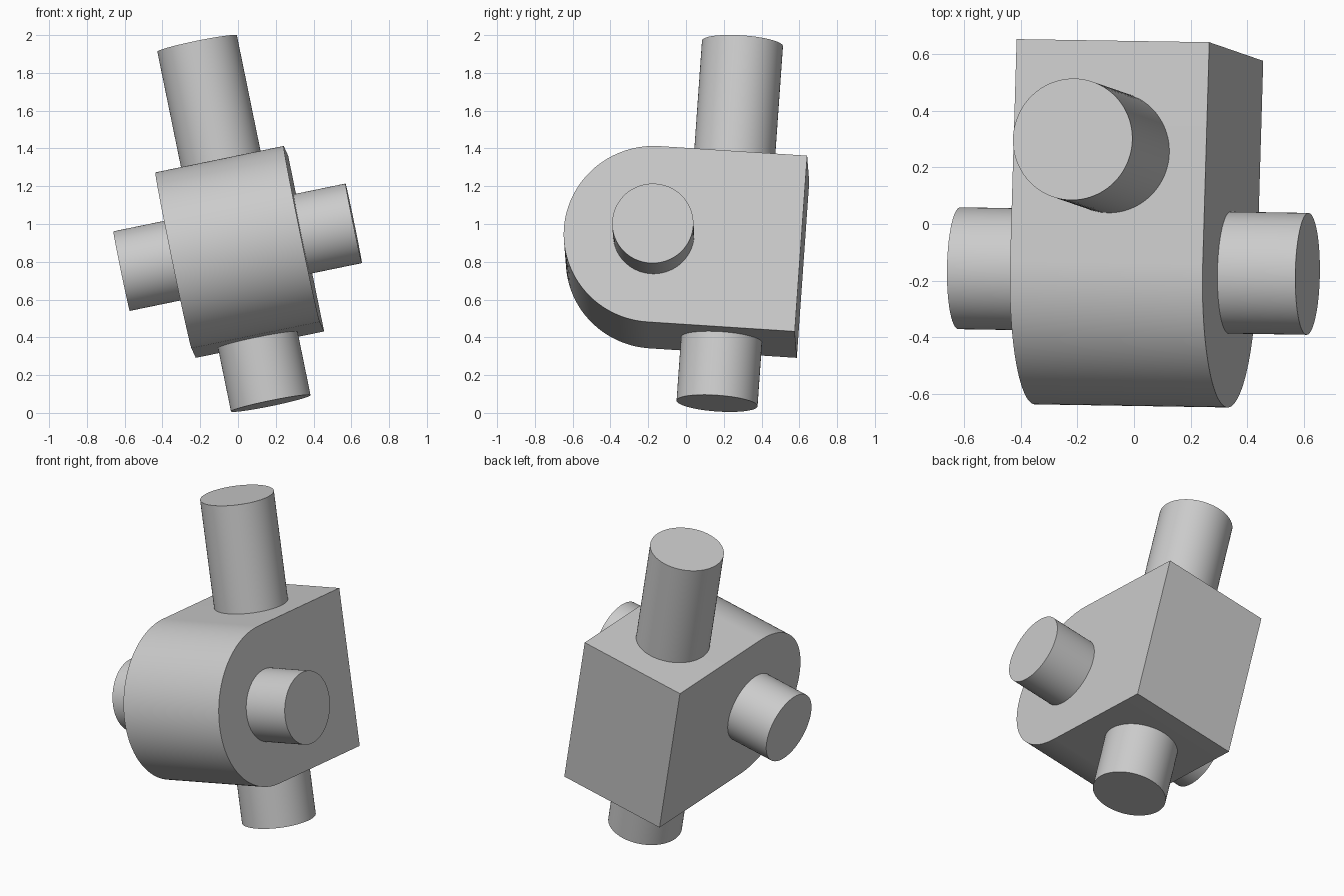
import bpy, bmesh, math
from mathutils import Matrix, Vector

if "Cube" in bpy.data.objects:
    bpy.data.objects.remove(bpy.data.objects["Cube"])

# Tilted frame shared by all parts: pin axis, block length axis, shaft axis
w = Vector((-0.2, 0.069, 0.977)).normalized()
u = Vector((0.98, -0.016, 0.199))
u = (u - w * u.dot(w)).normalized()
v = w.cross(u)
FRAME = Matrix.Translation((-0.002, -0.166, 0.877)) @ Matrix((u, v, w)).transposed().to_4x4()


def extrude_profile(name, points, depth, local):
    """Extrude a closed outline along its local z, centred, then place it in the frame."""
    bm = bmesh.new()
    face = bm.faces.new([bm.verts.new((x, y, -depth / 2)) for x, y in points])
    new = bmesh.ops.extrude_face_region(bm, geom=[face], use_keep_orig=True)["geom"]
    bmesh.ops.translate(bm, vec=(0, 0, depth),
                        verts=[g for g in new if isinstance(g, bmesh.types.BMVert)])
    bmesh.ops.recalc_face_normals(bm, faces=bm.faces)
    mesh = bpy.data.meshes.new(name)
    bm.to_mesh(mesh)
    bm.free()
    obj = bpy.data.objects.new(name, mesh)
    bpy.context.collection.objects.link(obj)
    obj.matrix_world = FRAME @ local
    bpy.ops.object.select_all(action="DESELECT")
    obj.select_set(True)
    bpy.context.view_layer.objects.active = obj
    bpy.ops.object.shade_smooth_by_angle(angle=math.radians(30))
    return obj


def arc(radius, start, end, steps):
    return [(radius * math.cos(a), radius * math.sin(a))
            for a in (start + (end - start) * i / steps for i in range(steps + 1))]


# Local z -> pin axis, local x -> block length axis
SIDEWAYS = Matrix(((0, 0, 1, 0), (1, 0, 0, 0), (0, 1, 0, 0), (0, 0, 0, 1)))
circle = arc(0.215, 0, 2 * math.pi, 96)[:-1]

# Block with a rounded front and a square back
R = 0.476
outline = arc(R, math.pi / 2, 3 * math.pi / 2, 64) + [(0.782, -R), (0.782, R)]
extrude_profile("knuckle_block", outline, 0.694, SIDEWAYS)

# Cross pin through the rounded end
extrude_profile("cross_pin", circle, 1.255, SIDEWAYS)

# Long upright shaft through the square end
extrude_profile("upright_shaft", circle, 1.949, Matrix.Translation((0, 0.388, 0.1545)))
